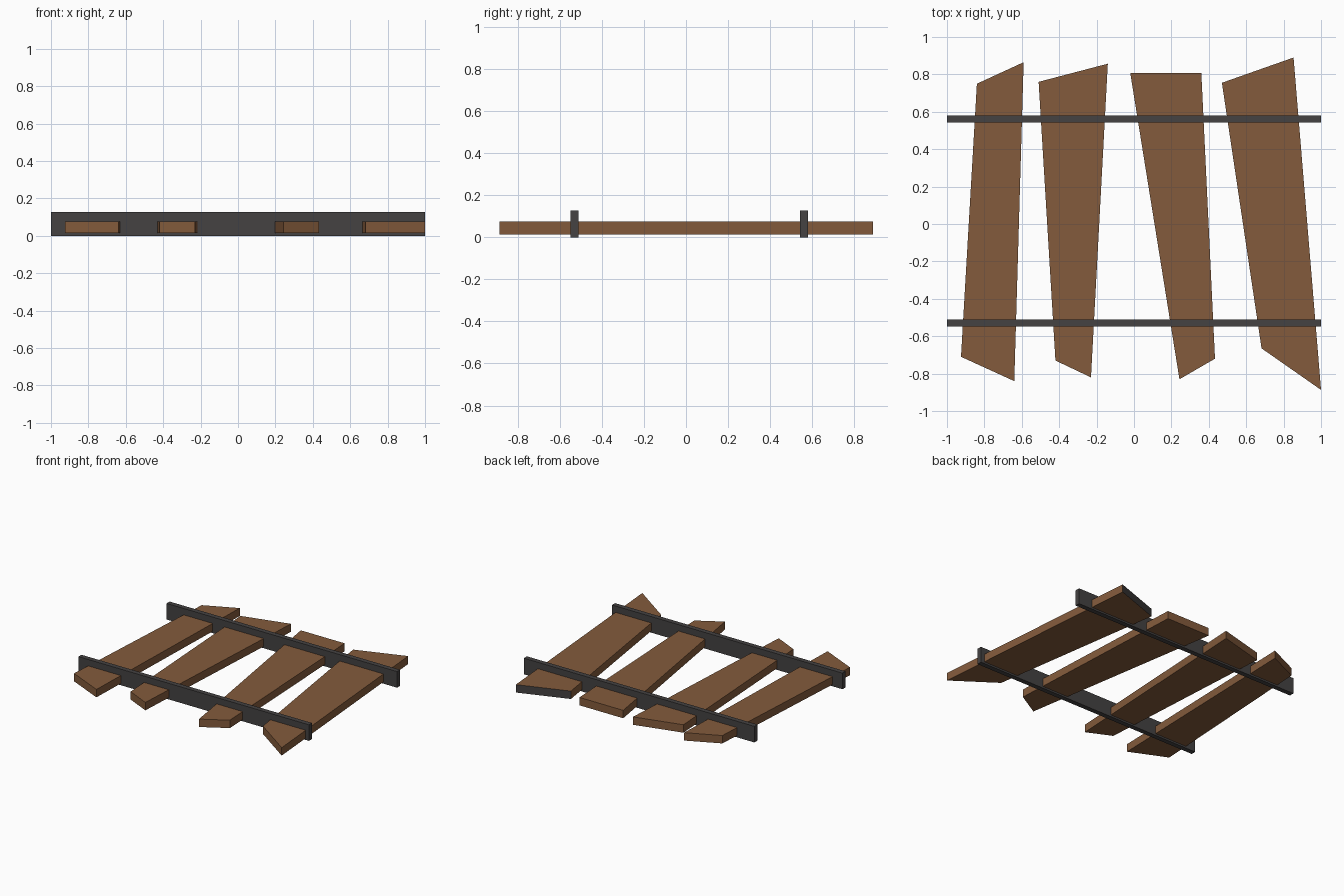
import bpy, bmesh

if "Cube" in bpy.data.objects:
    bpy.data.objects.remove(bpy.data.objects["Cube"])


def material(name, rgb):
    m = bpy.data.materials.new(name)
    m.diffuse_color = (*rgb, 1)
    m.use_nodes = True
    m.node_tree.nodes["Principled BSDF"].inputs["Base Color"].default_value = m.diffuse_color
    return m


wood = material("brown wood", (0.23, 0.105, 0.045))
iron = material("dark iron", (0.058, 0.054, 0.054))


def slab(name, outline, z0, z1, mats):
    """Extrude a flat outline from z0 up to z1."""
    bm = bmesh.new()
    base = bm.faces.new([bm.verts.new((x, y, z0)) for x, y in outline])
    top = bmesh.ops.extrude_face_region(bm, geom=[base])["geom"]
    for v in top:
        if isinstance(v, bmesh.types.BMVert):
            v.co.z = z1
    bmesh.ops.recalc_face_normals(bm, faces=bm.faces)
    me = bpy.data.meshes.new(name)
    bm.to_mesh(me)
    bm.free()
    for m in mats:
        me.materials.append(m)
    ob = bpy.data.objects.new(name, me)
    bpy.context.collection.objects.link(ob)
    return ob


# Irregular planks: back left, back right, front right, front left corners
planks = [
    [(-.84, .75), (-.59, .865), (-.64, -.84), (-.925, -.71)],
    [(-.51, .76), (-.14, .857), (-.23, -.82), (-.42, -.73)],
    [(-.02, .807), (.36, .807), (.433, -.72), (.243, -.83)],
    [(.47, .755), (.853, .89), (1.0, -.887), (.682, -.665)],
]
for i, outline in enumerate(planks):
    plank = slab(f"plank_{i + 1}", outline, .014, .076, [wood, iron])

# The right-hand plank has a dark back end
for f in plank.data.polygons:
    if f.normal.y > 0.7:
        f.material_index = 1

# Two cross rails
for name, y in (("front_rail", -.53), ("back_rail", .562)):
    a, b = y - .019, y + .019
    slab(name, [(-1, a), (1, a), (1, b), (-1, b)], 0, .126, [iron])
